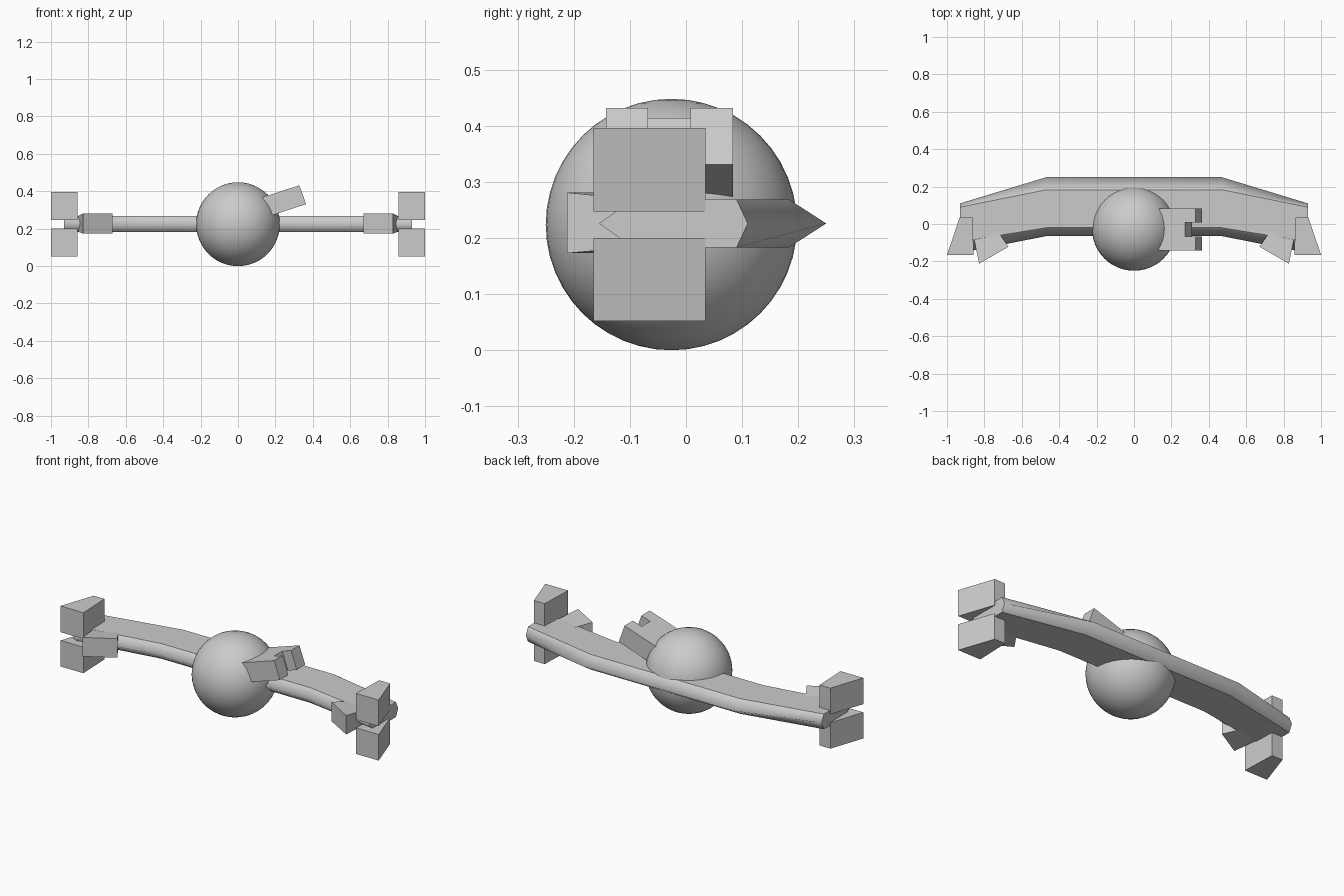
import bpy, bmesh

if "Cube" in bpy.data.objects:
    bpy.data.objects.remove(bpy.data.objects["Cube"])


def loft(name, rings, smooth_strips=()):
    """Skin a list of equally sized point rings and cap both ends."""
    bm = bmesh.new()
    loops = [[bm.verts.new(p) for p in ring] for ring in rings]
    n = len(loops[0])
    for a, b in zip(loops, loops[1:]):
        for i in range(n):
            j = (i + 1) % n
            face = bm.faces.new((a[i], a[j], b[j], b[i]))
            face.smooth = i in smooth_strips
    bm.faces.new(loops[0])
    bm.faces.new(loops[-1])
    bmesh.ops.recalc_face_normals(bm, faces=bm.faces[:])
    mesh = bpy.data.meshes.new(name)
    bm.to_mesh(mesh)
    bm.free()
    obj = bpy.data.objects.new(name, mesh)
    bpy.context.collection.objects.link(obj)
    return obj


def prism(name, outline, z0, z1):
    return loft(name, [[(x, y, z) for x, y in outline] for z in (z0, z1)])


Z = 0.226

# Central ball
bpy.ops.mesh.primitive_uv_sphere_add(segments=48, ring_count=24, radius=0.224,
                                     location=(0, -0.026, 0.224))
ball = bpy.context.object
ball.name = "centre_ball"
bpy.ops.object.shade_smooth()


# Swept hexagonal wing, rounded at the leading and trailing edges
def section(x, tip_f, top_f, top_b, tip_b, h=0.043):
    return [(x, tip_f, Z), (x, top_f, Z + h), (x, top_b, Z + h),
            (x, tip_b, Z), (x, top_b, Z - h), (x, top_f, Z - h)]


mid = (-0.065, -0.02, 0.183, 0.25)
tip = (-0.155, -0.095, 0.09, 0.11)
loft("wing", [section(-0.93, *tip), section(-0.47, *mid),
              section(0.47, *mid), section(0.93, *tip)], (0, 2, 3, 5))

for side, s in (("right", 1), ("left", -1)):
    # Upper and lower wedge pods on the wing tip
    pod = [(s * x, y) for x, y in
           ((0.857, -0.165), (1.0, -0.165), (0.932, 0.035), (0.864, 0.035))]
    prism(f"upper_pod_{side}", pod, 0.247, 0.396)
    prism(f"lower_pod_{side}", pod, 0.052, 0.2)

    # Angled pod in the leading edge, narrowing into the wing
    front = [(0.672, -0.122), (0.828, -0.212)]
    back = [(0.76, 0.01), (0.868, -0.02)]
    rings = []
    for ((xa, ya), (xb, yb)), z0, z1 in ((front, 0.173, 0.281), (back, 0.19, 0.262)):
        rings.append([(s * xa, ya, z0), (s * xb, yb, z0),
                      (s * xb, yb, z1), (s * xa, ya, z1)])
    loft(f"angled_pod_{side}", rings)

# Tilted forked block on the ball: U-shaped outline swept through its thickness
u = [(-0.24, -0.143), (0, -0.143), (0, -0.068), (-0.058, -0.068),
     (-0.058, 0.008), (0, 0.008), (0, 0.084), (-0.24, 0.084)]
rings = [[(ex + a * 0.951, y, ez + a * 0.31) for a, y in u]
         for ex, ez in ((0.364, 0.331), (0.328, 0.432))]
loft("forked_block", rings)
